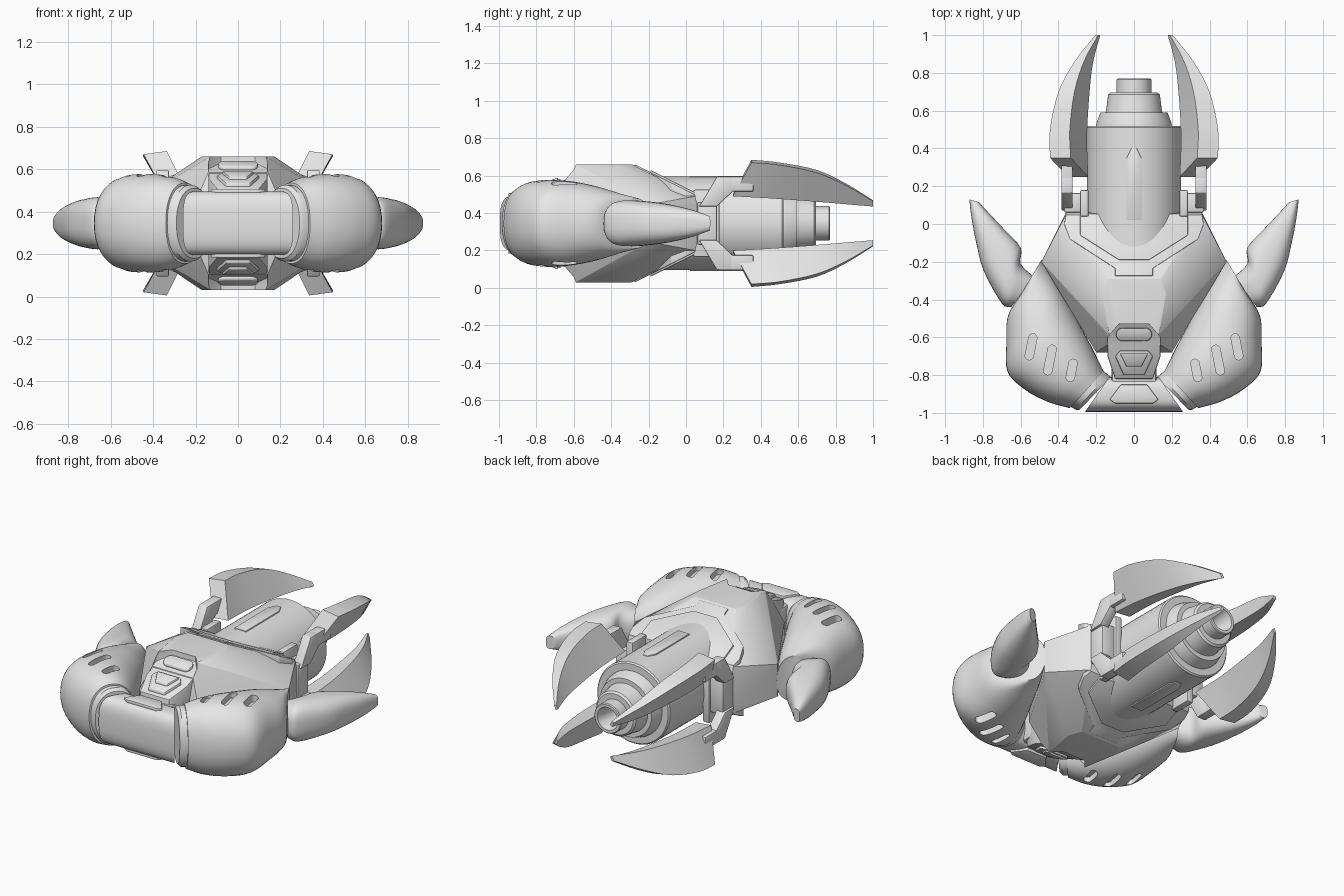
import bpy, bmesh, math
from mathutils import Vector

if "Cube" in bpy.data.objects:
    bpy.data.objects.remove(bpy.data.objects["Cube"])

MID = 0.345  # height of the horizontal symmetry plane; all heights below are relative to it
grey = bpy.data.materials.new("plain_grey")
grey.use_nodes = True
grey.diffuse_color = (0.8, 0.8, 0.8, 1)
grey.node_tree.nodes["Principled BSDF"].inputs["Base Color"].default_value = (0.8, 0.8, 0.8, 1)


def finish(name, bm, mirror="", bevel=0, cutter=None, angle=35, helper=False):
    """Turn a bmesh into an object, apply its modifiers and shade it."""
    bmesh.ops.recalc_face_normals(bm, faces=bm.faces)
    mesh = bpy.data.meshes.new(name)
    bm.to_mesh(mesh)
    bm.free()
    mesh.materials.append(grey)
    ob = bpy.data.objects.new(name, mesh)
    bpy.context.collection.objects.link(ob)
    ob.location.z = MID
    if helper:
        ob.hide_render = True
        ob.hide_set(True)
        ob.display_type = 'WIRE'
    if cutter:
        cut = ob.modifiers.new("cut", 'BOOLEAN')
        cut.operation, cut.solver, cut.object = 'DIFFERENCE', 'EXACT', cutter
    if bevel:
        b = ob.modifiers.new("bevel", 'BEVEL')
        b.width, b.segments, b.limit_method, b.angle_limit = bevel, 2, 'ANGLE', math.radians(25)
    if mirror:
        m = ob.modifiers.new("mirror", 'MIRROR')
        m.use_axis = ["x" in mirror, False, "z" in mirror]
        m.use_mirror_merge = False
    bpy.context.view_layer.update()
    ready = bpy.data.meshes.new_from_object(ob.evaluated_get(bpy.context.evaluated_depsgraph_get()))
    ob.modifiers.clear()
    ob.data = ready
    ready.shade_smooth()
    ready.set_sharp_from_angle(angle=math.radians(angle))
    return ob


def skin(rings):
    """Bridge equal-length rings of points and cap both ends."""
    bm = bmesh.new()
    rows = [[bm.verts.new(p) for p in r] for r in rings]
    n = len(rows[0])
    for a, b in zip(rows, rows[1:]):
        for i in range(n):
            bm.faces.new((a[i], a[(i + 1) % n], b[(i + 1) % n], b[i]))
    bm.faces.new(rows[0])
    bm.faces.new(rows[-1])
    return bm


def spline(keys, steps):
    """Catmull-Rom resampling of equal-length tuples."""
    k = [Vector(v) for v in keys]
    k = [2 * k[0] - k[1]] + k + [2 * k[-1] - k[-2]]
    out = []
    for a, b, c, d in zip(k, k[1:], k[2:], k[3:]):
        for s in range(steps):
            t = s / steps
            out.append(0.5 * (2 * b + (c - a) * t + (2 * a - 5 * b + 4 * c - d) * t * t
                              + (3 * b - a - 3 * c + d) * t ** 3))
    return out + [k[-2]]


def loft(sections, steps=1, power=2.2, n=40):
    """Sections are inner x, inner y, outer x, outer y, half height."""
    rings = []
    for ix, iy, ox, oy, h in spline(sections, steps):
        ring = []
        for i in range(n):
            a = 2 * math.pi * i / n
            c, s = (math.copysign(abs(f(a)) ** (2 / power), f(a)) for f in (math.cos, math.sin))
            ring.append(((ix + ox + (ox - ix) * c) / 2, (iy + oy + (oy - iy) * c) / 2, h * s))
        rings.append(ring)
    return skin(rings)


def hull(points):
    bm = bmesh.new()
    for p in points:
        bm.verts.new(p)
    bmesh.ops.convex_hull(bm, input=bm.verts)
    bmesh.ops.dissolve_limit(bm, angle_limit=0.02, verts=bm.verts, edges=bm.edges)
    return bm


def slab(half, plane, low, high):
    """Plate with a left-right symmetric outline lying on a sloped plane."""
    outline = half + [(-x, y) for x, y in reversed(half)]
    return skin([[(x, y, plane(y) + d) for x, y in outline] for d in (low, high)])


def pill(cx, cy, length, width, turn, low, high):
    ring = []
    for i in range(24):
        a = 2 * math.pi * i / 24
        u, v = width / 2 * math.cos(a), width / 2 * math.sin(a)
        v += math.copysign((length - width) / 2, math.sin(a + 0.01))
        ring.append((cx + u * math.cos(turn) - v * math.sin(turn),
                     cy + u * math.sin(turn) + v * math.cos(turn)))
    return skin([[(x, y, z) for x, y in ring] for z in (low, high)])


def join(parts):
    bm = bmesh.new()
    for part in parts:
        temp = bpy.data.meshes.new("temp")
        part.to_mesh(temp)
        part.free()
        bm.from_mesh(temp)
        bpy.data.meshes.remove(temp)
    return bm


def box(x0, x1, y0, y1, z0, z1):
    return hull([(x, y, z) for x in (x0, x1) for y in (y0, y1) for z in (z0, z1)])


def nose(y):  # sloped plane of the front panel
    return 0.24 + 0.4 * (y + 0.64)


def back(y):  # sloped plane of the rear deck
    return 0.315 - 0.5 * (y + 0.29)


# Faceted body with a notch for the front panel
panel = [(0.08, -0.53), (0.14, -0.6), (0.14, -0.7), (0.1, -0.82)]
notch = finish("notch_cutter", join([slab(panel, nose, 0, 0.3), slab(panel, lambda y: -nose(y), -0.3, 0)]),
               helper=True)
corners = [(0.14, -0.29, 0.315), (0.17, -0.37, 0.315), (0.13, -0.59, 0.315), (0.14, -0.64, 0.24),
           (0.36, 0.05, 0.145), (0.49, -0.2, 0.1), (0.2, -0.68, 0.1), (0.36, 0.06, 0.1)]
finish("body", hull([(sx * x, y, sz * h) for x, y, h in corners for sx in (1, -1) for sz in (1, -1)]),
       cutter=notch, bevel=0.007, angle=20)

# Front panel and its raised details, above and below
finish("front_panel", slab(panel, nose, -0.25, -0.004), "z", 0.008, angle=25)
finish("panel_frame", slab([(0.075, -0.67), (0.1, -0.7), (0.055, -0.8)], nose, -0.02, 0.012), "z", 0.006)
finish("panel_plate", slab([(0.075, -0.685), (0.04, -0.755)], nose, 0, 0.024), "z", 0.006)
lamp = pill(0, -0.585, 0.19, 0.07, math.pi / 2, 0, 0.02)
for v in lamp.verts:
    v.co.z += nose(v.co.y)
finish("panel_bar", lamp, "z", 0.007)

# Raised collar on the rear deck
collar = [(0.1, -0.275), (0.1, -0.235), (0.34, -0.08), (0.37, 0), (0.36, 0.05)]
finish("deck_collar", slab(collar, back, -0.06, 0.008), "z", 0.005, angle=25)
inner = [(0.08, -0.19), (0.285, -0.06), (0.285, 0.055)]
finish("barrel_seat", slab(inner, back, -0.06, 0.02), "z", 0.005, angle=25)

# Stepped barrel with a hollow muzzle
profile = [(-0.17, 0.25), (0.512, 0.25), (0.52, 0.242), (0.52, 0.2), (0.535, 0.198), (0.59, 0.178),
           (0.59, 0.15), (0.605, 0.147), (0.685, 0.137), (0.695, 0.125), (0.695, 0.092), (0.765, 0.092),
           (0.77, 0.087), (0.77, 0.07), (0.7, 0.055), (0.62, 0.05)]
finish("barrel", skin([[(r * math.cos(i * math.pi / 32), y, r * math.sin(i * math.pi / 32))
                        for i in range(64)] for y, r in profile]))
finish("barrel_rib", slab([(0.04, 0.02), (0.04, 0.35), (0.015, 0.4)], lambda y: 0.25, -0.03, 0.004), "z", 0.004)

# Shoulder pods with three vent slots on each face
slots = []
for x, y, length, floor in ((0.545, -0.65, 0.14, 0.175), (0.445, -0.72, 0.16, 0.195), (0.33, -0.775, 0.12, 0.19)):
    for low, high in ((floor, 0.4), (-0.4, -floor)):
        slots.append(pill(x, y, length, 0.045, 0.2, low, high))
vents = finish("vent_cutter", join(slots), helper=True)
pod = [(0.16, -0.78, 0.34, -0.975, 0.19), (0.19, -0.72, 0.46, -0.94, 0.218), (0.235, -0.63, 0.58, -0.875, 0.232),
       (0.3, -0.51, 0.67, -0.78, 0.228), (0.37, -0.38, 0.675, -0.62, 0.2), (0.44, -0.26, 0.665, -0.48, 0.16),
       (0.49, -0.19, 0.585, -0.35, 0.135)]
finish("shoulder_pod", loft(pod, 5), "x", cutter=vents)
finish("pod_ring", loft([(0.12, -0.81, 0.29, -0.985, 0.165), (0.135, -0.8, 0.31, -0.983, 0.18),
                         (0.17, -0.77, 0.345, -0.96, 0.18)]), "x")

# Rear horns on the pods
horn = [(0.53, -0.28, 0.65, -0.44, 0.1), (0.6, -0.21, 0.7, -0.42, 0.122), (0.6, -0.125, 0.795, -0.25, 0.115),
        (0.69, -0.025, 0.835, -0.1, 0.095), (0.77, 0.06, 0.86, 0.03, 0.068), (0.82, 0.115, 0.872, 0.13, 0.04)]
finish("pod_horn", loft(horn, 4, 2.6), "x")

# Front crossbar between the pods, with a plate above and below
finish("crossbar", loft([(-0.13, -0.81, -0.26, -0.995, 0.15), (0.13, -0.81, 0.26, -0.995, 0.15)], 1, 3.2))
finish("crossbar_plate", slab([(0.07, -0.85), (0.13, -0.93), (0.1, -0.95)], lambda y: 0.14, 0, 0.022), "z", 0.006)
finish("crossbar_link", box(-0.12, 0.12, -0.88, -0.66, -0.13, 0.13), bevel=0.02)

# Brackets that carry the claws
finish("bracket_hub", box(0.24, 0.285, 0.04, 0.18, -0.18, 0.18), "x", 0.008)
finish("bracket_block", box(0.27, 0.37, 0.06, 0.165, -0.115, 0.115), "x", 0.01)
finish("bracket_strut", hull([(x, y, h) for x in (0.325, 0.385)
                              for y, h in ((0.07, 0.09), (0.165, 0.09), (0.165, 0.25), (0.25, 0.17), (0.25, 0.25))]),
       "xz", 0.006)
finish("bracket_arm", box(0.325, 0.385, 0.17, 0.36, 0.17, 0.25), "xz", 0.006)

# Four curved claws: outer edge, inner edge and root slant follow each station
claw = [(0.35, 0.445, 0.325, 0.335, 0.34, 0.105, 0.1), (0.5, 0.445, 0.312, 0.34, 0.325, 0.09, 0.03),
        (0.7, 0.4, 0.27, 0.315, 0.285, 0.07, 0), (0.86, 0.315, 0.2, 0.265, 0.21, 0.045, 0),
        (1.0, 0.205, 0.118, 0.19, 0.123, 0.015, 0)]
rings = []
for y, ax, ah, bx, bh, width, slant in spline(claw, 4):
    low = 0.155 - 0.055 * (y - 0.35) / 0.65
    cx = bx - 0.5 * (bh - low)
    rings.append([(ax, y, ah), (bx, y, bh), (cx, y - slant, low), (cx + width, y - slant, low - 0.01)])
finish("claw", skin(rings), "xz", angle=30)
